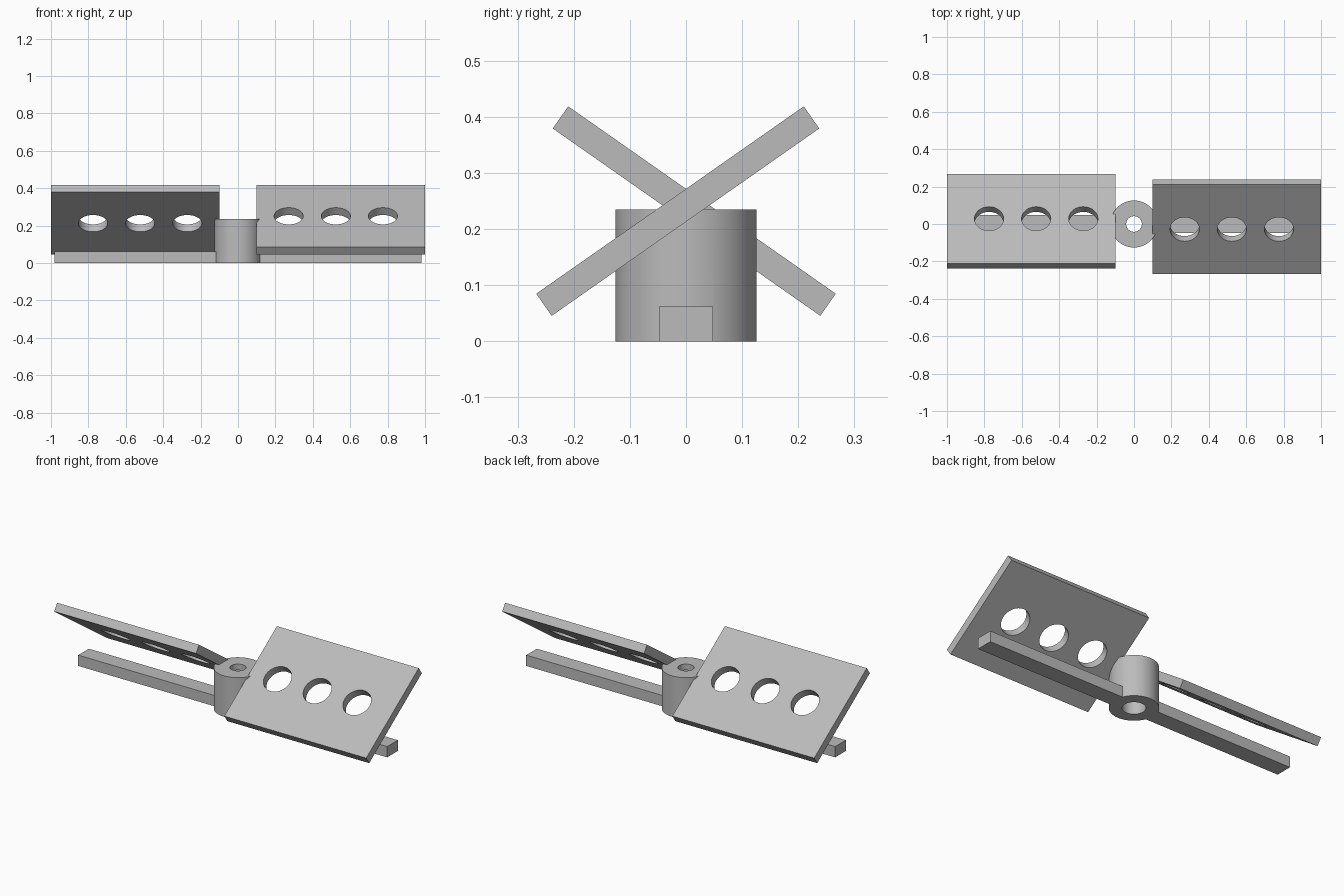
import bpy
import math
from mathutils import Matrix, Vector

cube = bpy.data.objects.get("Cube")
if cube:
    bpy.data.objects.remove(cube, do_unlink=True)

GREY = (0.5, 0.5, 0.5, 1)
grey = bpy.data.materials.new("plain grey")
grey.use_nodes = True
grey.diffuse_color = GREY
grey.node_tree.nodes["Principled BSDF"].inputs["Base Color"].default_value = GREY


def finish(name):
    obj = bpy.context.object
    obj.name = name
    obj.data.name = name
    obj.data.materials.append(grey)
    return obj


def box(name, size, location=(0, 0, 0)):
    bpy.ops.mesh.primitive_cube_add(size=1, location=location)
    obj = finish(name)
    obj.data.transform(Matrix.Diagonal((*size, 1)))
    return obj


def cylinder(name, radius, z0, z1, x=0):
    bpy.ops.mesh.primitive_cylinder_add(
        vertices=64, radius=radius, depth=z1 - z0, location=(x, 0, (z0 + z1) / 2))
    return finish(name)


def combine(obj, other, operation):
    """Apply a boolean and remove the helper object."""
    mod = obj.modifiers.new("cut", "BOOLEAN")
    mod.operation = operation
    mod.solver = "EXACT"
    mod.object = other
    bpy.ops.object.select_all(action="DESELECT")
    bpy.context.view_layer.objects.active = obj
    obj.select_set(True)
    bpy.ops.object.modifier_apply(modifier=mod.name)
    bpy.data.objects.remove(other, do_unlink=True)


def smooth(obj):
    bpy.ops.object.select_all(action="DESELECT")
    bpy.context.view_layer.objects.active = obj
    obj.select_set(True)
    bpy.ops.object.shade_smooth_by_angle(angle=math.radians(30))


# Hub with cross bar, bored through with a wider socket from below
hub = cylinder("hub_and_bar", 0.126, 0, 0.235)
combine(hub, box("bar", (1.96, 0.096, 0.062), (0, 0, 0.031)), "UNION")
combine(hub, cylinder("socket", 0.06, -0.1, 0.2), "DIFFERENCE")
combine(hub, cylinder("bore", 0.042, 0.1, 0.4), "DIFFERENCE")
smooth(hub)

# Two pitched blades, half a turn apart, each with three round holes
for name, turn in (("left_blade", 0), ("right_blade", math.pi)):
    blade = box(name, (0.9, 0.582, 0.048), (0.55, 0, 0))
    for x in (0.271, 0.523, 0.775):
        combine(blade, cylinder("hole", 0.078, -0.1, 0.1, x), "DIFFERENCE")
    pitch = (Matrix.Translation(Vector((0, -0.0147, 0.232)))
             @ Matrix.Rotation(math.radians(35), 4, "X"))
    blade.matrix_world = (Matrix.Rotation(turn, 4, "Z") @ pitch
                          @ Matrix.Translation(Vector((0.55, 0, 0))))
    smooth(blade)
